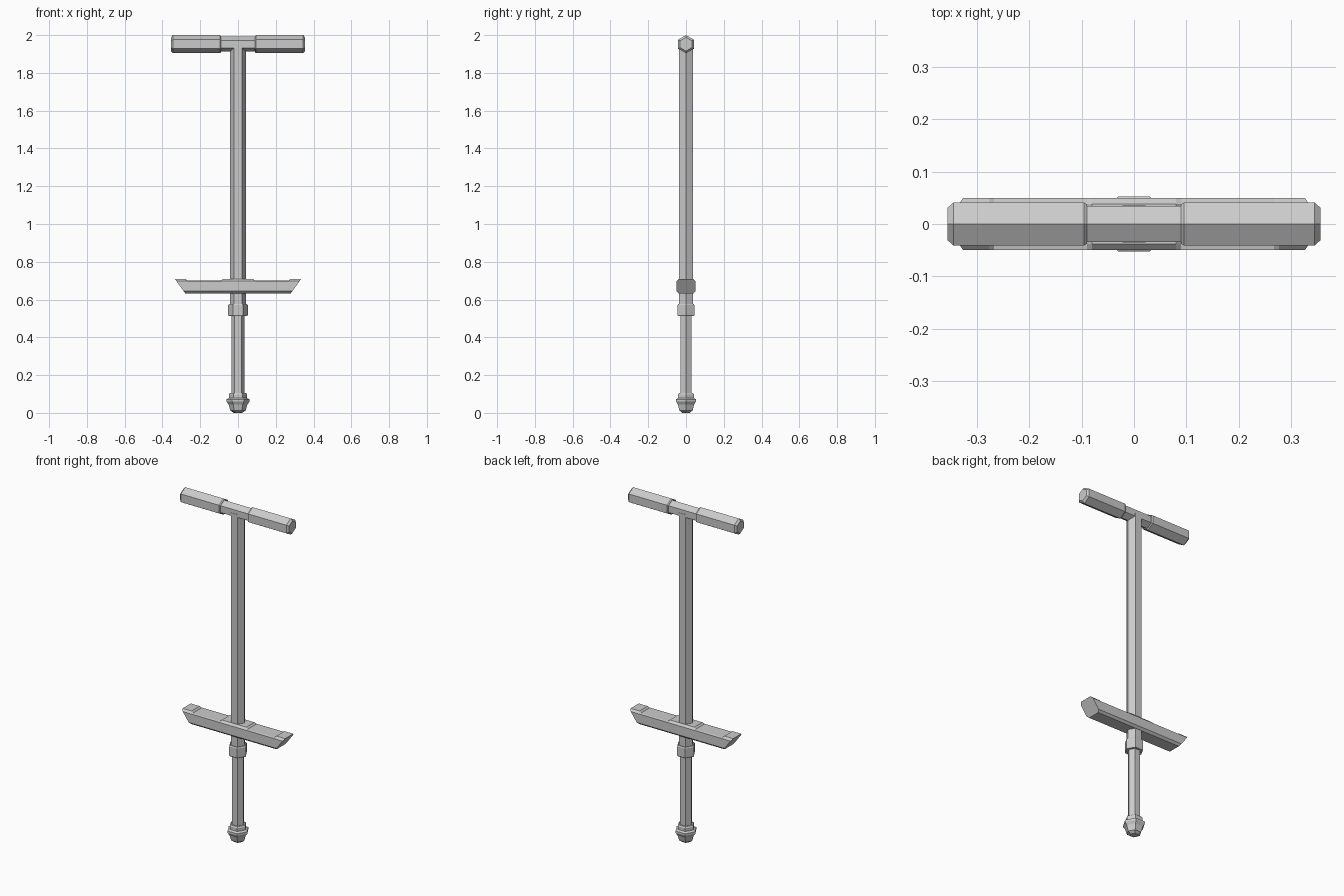
import bpy, bmesh, math
from mathutils import Matrix

cube = bpy.data.objects.get("Cube")
if cube:
    bpy.data.objects.remove(cube, do_unlink=True)

grey = bpy.data.materials.new("plain grey")
grey.use_nodes = True
grey.diffuse_color = (0.6, 0.6, 0.6, 1)
grey.node_tree.nodes["Principled BSDF"].inputs["Base Color"].default_value = (0.6, 0.6, 0.6, 1)


def loft(name, rings):
    """Skin a closed solid through rings of equal point count."""
    bm = bmesh.new()
    loops = [[bm.verts.new(p) for p in ring] for ring in rings]
    for a, b in zip(loops, loops[1:]):
        for i in range(len(a)):
            j = (i + 1) % len(a)
            bm.faces.new((a[i], a[j], b[j], b[i]))
    bm.faces.new(loops[0])
    bm.faces.new(loops[-1])
    bmesh.ops.recalc_face_normals(bm, faces=bm.faces)
    mesh = bpy.data.meshes.new(name)
    bm.to_mesh(mesh)
    bm.free()
    mesh.materials.append(grey)
    obj = bpy.data.objects.new(name, mesh)
    bpy.context.collection.objects.link(obj)
    return obj


def hex_rod(name, profile):
    """Six-sided solid around z from (radius, height) pairs."""
    angles = [math.tau * i / 6 for i in range(6)]
    return loft(name, [[(r * math.cos(a), r * math.sin(a), z) for a in angles]
                       for r, z in profile])


# Upright tubes, collar and rubber foot
hex_rod("upper_shaft", [(0.042, 0.56), (0.042, 1.95)])
hex_rod("lower_shaft", [(0.035, 0.08), (0.035, 0.53)])
hex_rod("collar", [(0.049, 0.512), (0.052, 0.518), (0.052, 0.57), (0.048, 0.576)])
hex_rod("rubber_foot", [(0.022, 0.0), (0.04, 0.012), (0.05, 0.045), (0.061, 0.06),
                        (0.061, 0.072), (0.048, 0.079), (0.048, 0.098), (0.043, 0.105)])

# Handlebar and grips, turned to lie along x with an edge on top
HANDLE_Z = 1.952
bar = hex_rod("handlebar", [(0.04, -0.12), (0.04, 0.12)])
grips = {1: "left_grip", -1: "right_grip"}
parts = [(bar, 1)]
for side, name in grips.items():
    parts.append((hex_rod(name, [(0.043, 0.09), (0.048, 0.096),
                                 (0.048, 0.345), (0.036, 0.356)]), side))
for obj, side in parts:
    obj.data.transform(Matrix.Translation((0, 0, HANDLE_Z))
                       @ Matrix.Rotation(side * math.pi / 2, 4, "Y"))

# Foot rest: chamfered beam with slanted ends and two sunken treads
BOTTOM, TOP, CUT = 0.632, 0.71, 0.012


def rest_ring(x, top, slanted=False):
    half = [(0.037, BOTTOM), (0.05, BOTTOM + CUT), (0.05, TOP - CUT), (0.038, top)]
    outline = half + [(-y, z) for y, z in reversed(half)]
    ring = []
    for y, z in outline:
        shift = (TOP - z) * 0.72 if slanted else 0
        ring.append((x - math.copysign(shift, x), y, z))
    return ring


stations = [(0.335, TOP, True), (0.277, TOP, False), (0.268, TOP - 0.01, False),
            (0.09, TOP - 0.01, False), (0.08, TOP, False)]
rings = [rest_ring(-x, top, s) for x, top, s in stations]
rings += [rest_ring(x, top, s) for x, top, s in reversed(stations)]
loft("foot_rest", rings)
